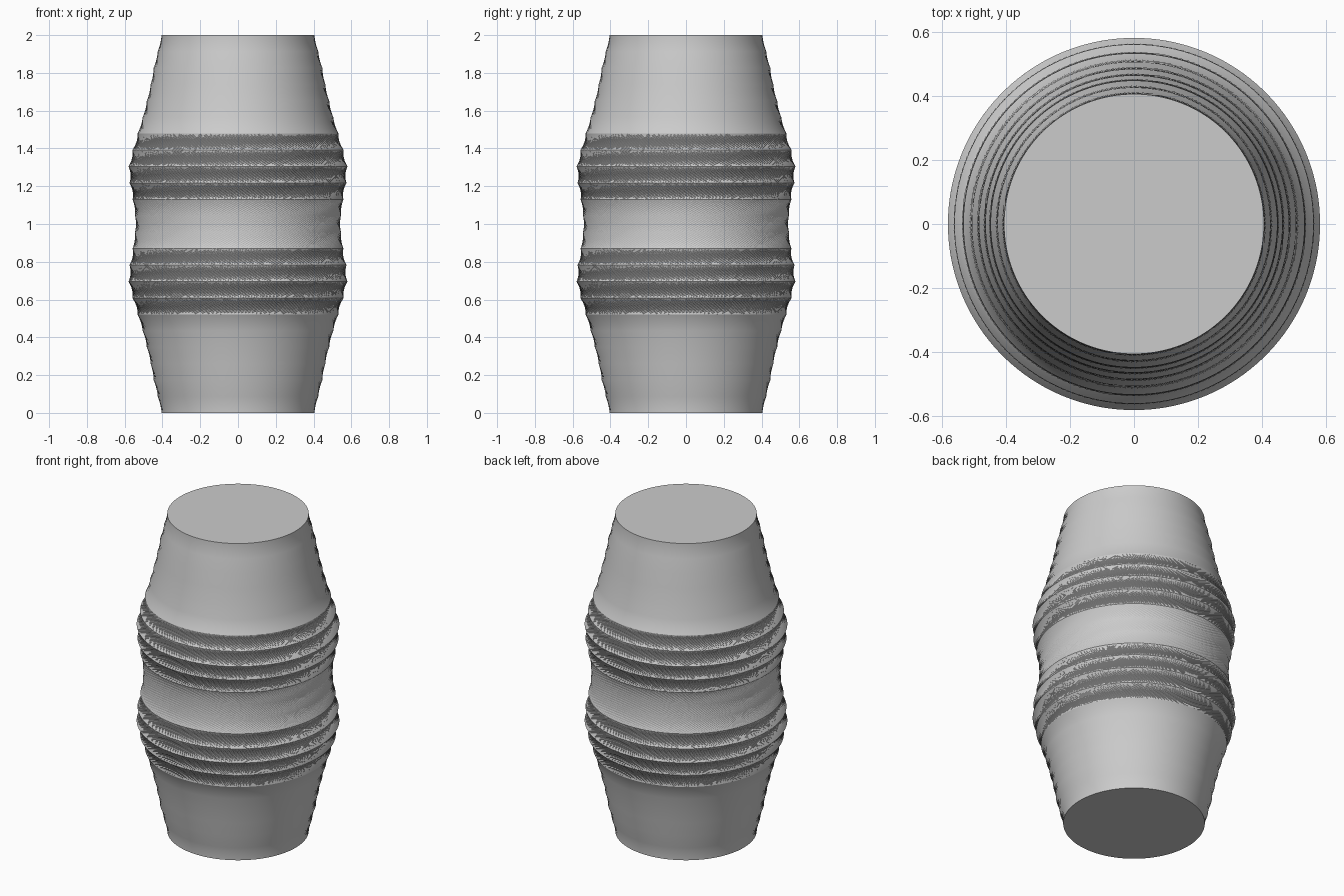
import bpy, bmesh, math

cube = bpy.data.objects.get("Cube")
if cube:
    bpy.data.objects.remove(cube, do_unlink=True)

SIDES = 180
HEIGHT = 2.0
# Ring radii from the base to the waist, mirrored for the upper half
half = [.405, .425, .447, .463, .483, .505, .532, .56, .58, .575, .558, .545]
radii = half + half[::-1]
SEGMENTS = len(radii) - 1
TIGHT, LOOSE = math.radians(20), math.radians(15)


def twist_of(segment):
    """The two bulging bands are twisted harder than the rest."""
    return TIGHT if min(segment, SEGMENTS - 1 - segment) in range(6, 10) else LOOSE


# Twisted stack of rings
bm = bmesh.new()
rings, angle = [], 0.0
for k, r in enumerate(radii):
    z = HEIGHT * k / SEGMENTS
    ring = []
    for i in range(SIDES):
        a = angle + math.tau * i / SIDES
        ring.append(bm.verts.new((r * math.cos(a), r * math.sin(a), z)))
    rings.append(ring)
    angle += twist_of(k)

# Slanted triangles between neighbouring rings
for low, high in zip(rings, rings[1:]):
    for i in range(SIDES):
        j = (i + 1) % SIDES
        bm.faces.new((low[i], low[j], high[j]))
        bm.faces.new((low[i], high[j], high[i]))

# Flat end caps
bm.faces.new(rings[0][::-1])
bm.faces.new(rings[-1])

mesh = bpy.data.meshes.new("twisted_vase")
bm.to_mesh(mesh)
bm.free()
vase = bpy.data.objects.new("twisted_vase", mesh)
bpy.context.collection.objects.link(vase)

# Plain grey material
grey = bpy.data.materials.new("plain_grey")
grey.use_nodes = True
colour = (0.6, 0.6, 0.6, 1.0)
grey.diffuse_color = colour
grey.node_tree.nodes["Principled BSDF"].inputs["Base Color"].default_value = colour
mesh.materials.append(grey)

# Smooth loose segments, crisp tight bands and rims
bpy.ops.object.select_all(action="DESELECT")
vase.select_set(True)
bpy.context.view_layer.objects.active = vase
bpy.ops.object.shade_smooth_by_angle(angle=math.radians(30))
